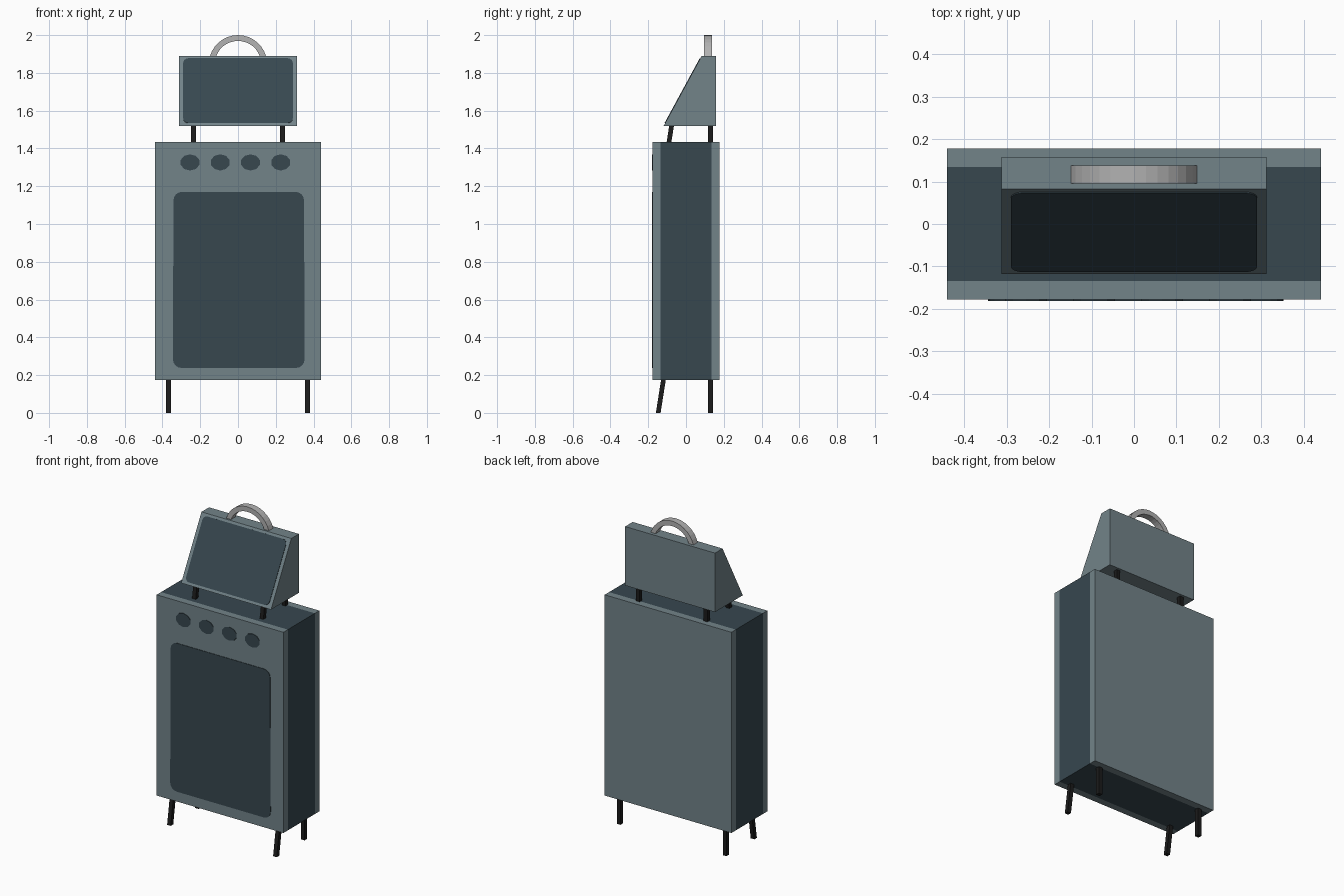
import bpy, bmesh, math
from mathutils import Vector

if "Cube" in bpy.data.objects:
    bpy.data.objects.remove(bpy.data.objects["Cube"])


def material(name, rgb):
    m = bpy.data.materials.new(name)
    lin = [((c / 255 + 0.055) / 1.055) ** 2.4 for c in rgb]
    m.diffuse_color = (*lin, 1)
    m.use_nodes = True
    m.node_tree.nodes["Principled BSDF"].inputs["Base Color"].default_value = m.diffuse_color
    return m


LIGHT = material("light blue grey", (114, 131, 137))
DARK = material("dark blue grey", (55, 71, 79))
BLACK = material("black", (27, 27, 27))
SILVER = material("silver", (178, 178, 178))


def finish(name, bm, *mats):
    bmesh.ops.recalc_face_normals(bm, faces=bm.faces)
    me = bpy.data.meshes.new(name)
    bm.to_mesh(me)
    bm.free()
    for m in mats:
        me.materials.append(m)
    ob = bpy.data.objects.new(name, me)
    bpy.context.collection.objects.link(ob)
    return ob


def extrude(bm, points, offset):
    """Closed prism from an outline and an extrusion vector."""
    f = bm.faces.new([bm.verts.new(p) for p in points])
    r = bmesh.ops.extrude_face_region(bm, geom=[f], use_keep_orig=True)
    vs = [g for g in r["geom"] if isinstance(g, bmesh.types.BMVert)]
    bmesh.ops.translate(bm, vec=offset, verts=vs)


def prism(name, points, offset, mat):
    bm = bmesh.new()
    extrude(bm, points, Vector(offset))
    return finish(name, bm, mat)


def rounded_rect(hw, hh, r, steps=4):
    pts = []
    for k, (sx, sy) in enumerate([(1, 1), (-1, 1), (-1, -1), (1, -1)]):
        for i in range(steps + 1):
            a = math.pi / 2 * (k + i / steps)
            pts.append((sx * (hw - r) + r * math.cos(a), sy * (hh - r) + r * math.sin(a)))
    return pts


def plate(name, outline, center, up, mat):
    """Thin plate in the plane of x and 'up', facing the front."""
    c, u, x = Vector(center), Vector(up).normalized(), Vector((1, 0, 0))
    n = x.cross(u)
    prism(name, [c + x * a + u * b for a, b in outline], n * 0.003, mat)


# Cabinet body: light front and back slabs around a dark middle
bm = bmesh.new()
W, D, Z0, Z1 = 0.44, 0.178, 0.175, 1.435
extrude(bm, [(-W, -D, Z0), (W, -D, Z0), (W, -D, Z1), (-W, -D, Z1)], Vector((0, 2 * D, 0)))
for y in (-0.134, 0.134):
    bmesh.ops.bisect_plane(bm, geom=bm.verts[:] + bm.edges[:] + bm.faces[:],
                           plane_co=(0, y, 0), plane_no=(0, 1, 0))
for f in bm.faces:
    f.material_index = 1 if abs(f.calc_center_median().y) < 0.1 else 0
finish("cabinet", bm, LIGHT, DARK)

# Door window, slightly wider at the bottom
win = [(a + 0.004 - 0.008 * a * b, b) for a, b in rounded_rect(0.347, 0.466, 0.045)]
plate("cabinet_window", win, (0, -D, 0.704), (0, 0, 1), DARK)

# Row of painted knobs
knob = [(0.052 * math.cos(math.tau * (i + 0.5) / 10), 0.043 * math.sin(math.tau * (i + 0.5) / 10))
        for i in range(10)]
for i in range(4):
    plate(f"knob_{i + 1}", knob, (-0.254 + 0.16 * i, -D, 1.326), (0, 0, 1), DARK)

# Wedge-shaped head with sloping screen
low, high = Vector((0, -0.118, 1.52)), Vector((0, 0.083, 1.89))
profile = [(low.y, low.z), (0.158, 1.52), (0.158, 1.89), (high.y, high.z)]
prism("head", [(-0.312, y, z) for y, z in profile], (0.624, 0, 0), LIGHT)
plate("head_screen", rounded_rect(0.29, 0.195, 0.028), (low + high) / 2, high - low, DARK)


# Legs: straight at the back, raked at the front
def legs(name, x, yb, yf_bottom, yf_top, z0, z1):
    h = 0.0125
    for sx, side in ((-1, "left"), (1, "right")):
        for pos, y0, y1 in (("front", yf_bottom, yf_top), ("back", yb, yb)):
            base = [(sx * x + a * h, y0 + b * h, z0)
                    for a, b in ((-1, -1), (1, -1), (1, 1), (-1, 1))]
            prism(f"{name}_{pos}_{side}", base, (0, y1 - y0, z1 - z0), BLACK)


legs("cabinet_leg", 0.368, 0.13, -0.147, -0.119, 0, 0.178)
legs("head_leg", 0.235, 0.13, -0.09, -0.076, 1.433, 1.523)

# Arched carrying handle, ends cut flat on the head
cz, base_z, n = 1.8455, 1.889, 14
arch = []
for r, order in ((0.1545, range(n + 1)), (0.1235, range(n, -1, -1))):
    a0 = math.asin((base_z - cz) / r)
    for i in order:
        a = a0 + (math.pi - 2 * a0) * i / n
        arch.append((r * math.cos(a), 0.095, cz + r * math.sin(a)))
prism("handle", arch, (0, 0.043, 0), SILVER)
